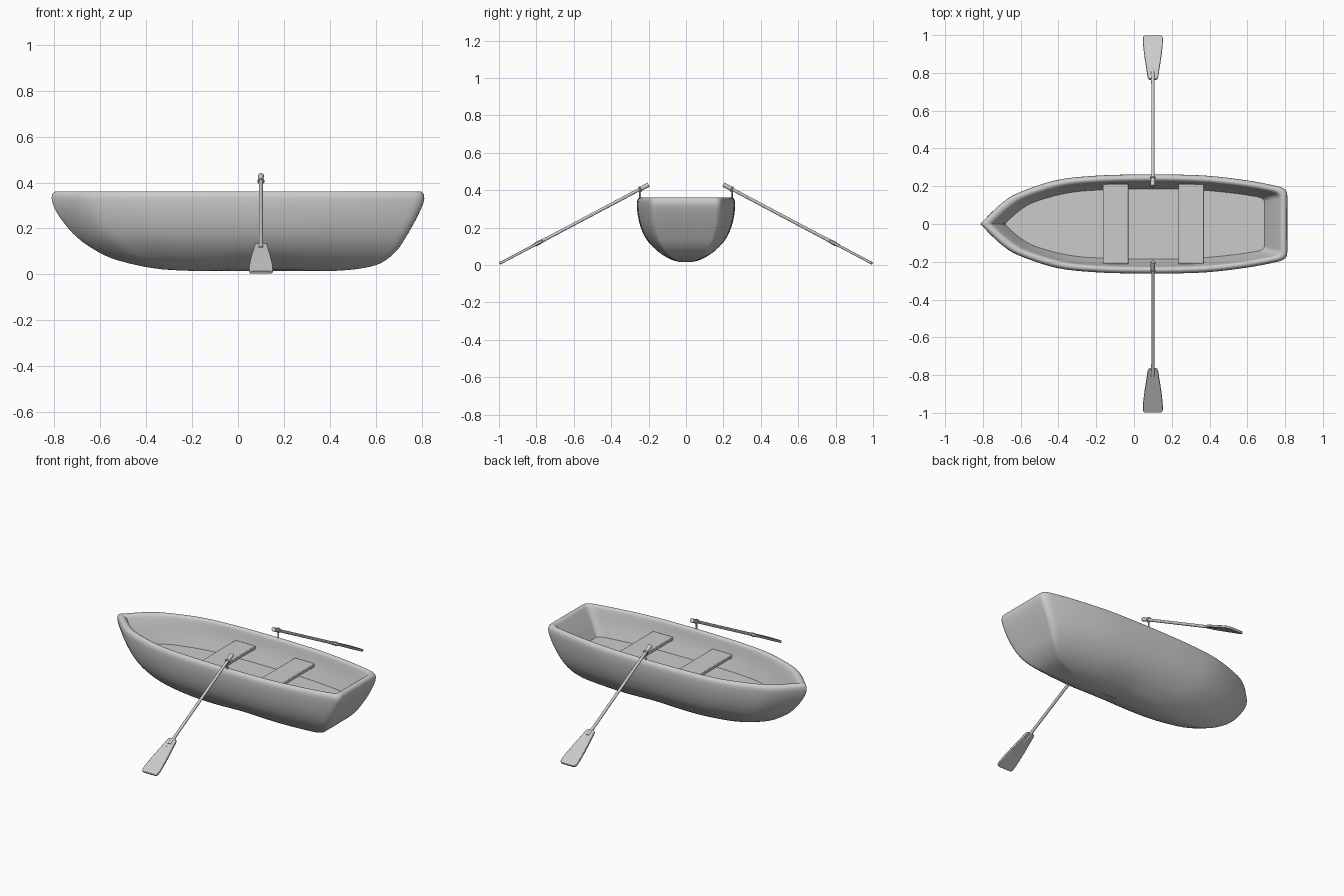
import bpy, bmesh, math
from mathutils import Vector, Matrix

if "Cube" in bpy.data.objects:
    bpy.data.objects.remove(bpy.data.objects["Cube"])


def finish(name, bm, angle=45, bevel=0):
    bmesh.ops.recalc_face_normals(bm, faces=bm.faces)
    me = bpy.data.meshes.new(name)
    bm.to_mesh(me)
    bm.free()
    ob = bpy.data.objects.new(name, me)
    bpy.context.collection.objects.link(ob)
    bpy.ops.object.select_all(action='DESELECT')
    ob.select_set(True)
    bpy.context.view_layer.objects.active = ob
    bpy.ops.object.shade_smooth_by_angle(angle=math.radians(angle))
    if bevel:
        m = ob.modifiers.new("bevel", 'BEVEL')
        m.width, m.segments = bevel, 2
    return ob


def smooth_path(pts, n):
    # Catmull-Rom curve through the points
    out = []
    for i in range(len(pts) - 1):
        a, b, c, d = (Vector(pts[max(0, min(len(pts) - 1, i + k))]) for k in (-1, 0, 1, 2))
        for j in range(n):
            t = j / n
            out.append(0.5 * (2 * b + (c - a) * t + (2 * a - 5 * b + 4 * c - d) * t * t
                              + (3 * b - a - 3 * c + d) * t ** 3))
    return out + [Vector(pts[-1])]


# Hull: plan outline (bow to transom) lofted through levels z, bow x, stern x, half width
half = smooth_path([(-1, 0), (-.985, .06), (-.86, .43), (-.74, .65), (-.5, .89), (-.25, .975),
                    (0, 1), (.25, 1), (.5, .97), (.75, .875), (.92, .775), (.975, .72),
                    (.996, .65), (1, .56), (1, .28), (1, 0)], 5)
levels = smooth_path([(.015, -.20, .42, .03), (.022, -.33, .51, .065), (.04, -.44, .60, .105),
                      (.07, -.55, .655, .15), (.11, -.63, .697, .19), (.16, -.70, .73, .224),
                      (.22, -.755, .765, .247), (.28, -.795, .795, .259), (.32, -.81, .81, .262),
                      (.345, -.81, .81, .26), (.358, -.80, .802, .252), (.362, -.785, .79, .242),
                      (.358, -.765, .778, .232), (.345, -.75, .768, .225), (.28, -.715, .73, .212),
                      (.20, -.68, .69, .185)], 3)


def ring(bm, level):
    z, xb, xs, w = level
    power = 0.7 + 0.3 * min(1, z / 0.3)
    pts = []
    for p in half:
        x = xb + (xs - xb) * (p[0] + 1) / 2
        lift = .012 * math.exp(-((x - .12) / .15) ** 2) * max(0, 1 - z / .12)
        pts.append((x, w * max(0, p[1]) ** power, z + lift))
    pts += [(x, -y, z) for x, y, z in pts[-2:0:-1]]
    return [bm.verts.new(p) for p in pts]


bm = bmesh.new()
rings = [ring(bm, l) for l in levels]
for a, b in zip(rings, rings[1:]):
    for i in range(len(a)):
        j = (i + 1) % len(a)
        bm.faces.new((a[i], a[j], b[j], b[i]))
bm.faces.new(rings[0])
finish("hull", bm, 60)

# Floor board
bm = bmesh.new()
bm.faces.new(ring(bm, levels[-1]))
for f in bm.faces:
    f.normal_update()
    if f.normal.z < 0:
        f.normal_flip()
me = bpy.data.meshes.new("floor")
bm.to_mesh(me)
bm.free()
bpy.context.collection.objects.link(bpy.data.objects.new("floor", me))

# Seats
for i, x in enumerate((-.0975, .3025)):
    bm = bmesh.new()
    bmesh.ops.create_cube(bm, size=1, matrix=Matrix.Translation((x, 0, .279))
                          @ Matrix.Diagonal((.135, .424, .02, 1)))
    finish(f"seat_{i + 1}", bm, 30, .003)


def rod(bm, a, b, r1, r2=None):
    a, b = Vector(a), Vector(b)
    rot = (b - a).to_track_quat('Z', 'Y').to_matrix().to_4x4()
    bmesh.ops.create_cone(bm, cap_ends=True, segments=20, radius1=r1,
                          radius2=r1 if r2 is None else r2, depth=(b - a).length,
                          matrix=Matrix.Translation((a + b) / 2) @ rot)


for s, side in ((-1, "front"), (1, "back")):
    top, tip = Vector((.1, s * .2, .43)), Vector((.1, s * .997, .008))
    axis = (tip - top).normalized()
    nrm = Vector((1, 0, 0)).cross(axis)
    length = (tip - top).length

    # Oar shaft with grip and collar
    bm = bmesh.new()
    rod(bm, top + axis * .03, tip - axis * .2, .0085)
    rod(bm, top, top + axis * .045, .013, .011)
    rod(bm, tip - axis * .29, tip - axis * .22, .0085, .012)
    finish(f"oar_shaft_{side}", bm)

    # Oar blade
    bm = bmesh.new()
    edge = smooth_path([(-.262, .018), (-.25, .027), (-.20, .034), (-.13, .044), (-.05, .052),
                        (-.015, .052), (-.003, .046), (0, .036)], 3)
    outline = [(u, w) for u, w in edge] + [(u, -w) for u, w in reversed(edge)]
    face = bm.faces.new([bm.verts.new(tip + axis * u + Vector((w, 0, 0)) - nrm * .007)
                         for u, w in outline])
    ext = bmesh.ops.extrude_face_region(bm, geom=[face])
    bmesh.ops.translate(bm, vec=nrm * .014,
                        verts=[v for v in ext['geom'] if isinstance(v, bmesh.types.BMVert)])
    finish(f"oar_blade_{side}", bm, 35, .003)

    # Oarlock: pin on the gunwale with a ring around the shaft
    c = top + axis * (.045 / abs(axis.y))
    bm = bmesh.new()
    rod(bm, (.1, c.y, .34), (.1, c.y, c.z - .01), .005)
    loops = []
    for i in range(20):
        t = i * math.tau / 20
        out = Vector((1, 0, 0)) * math.cos(t) + nrm * math.sin(t)
        loops.append([bm.verts.new(c + out * (.012 + .004 * math.cos(k * math.tau / 8))
                                   + axis * .004 * math.sin(k * math.tau / 8)) for k in range(8)])
    for i in range(20):
        a, b = loops[i], loops[(i + 1) % 20]
        for k in range(8):
            m = (k + 1) % 8
            bm.faces.new((a[k], a[m], b[m], b[k]))
    finish(f"oarlock_{side}", bm)
